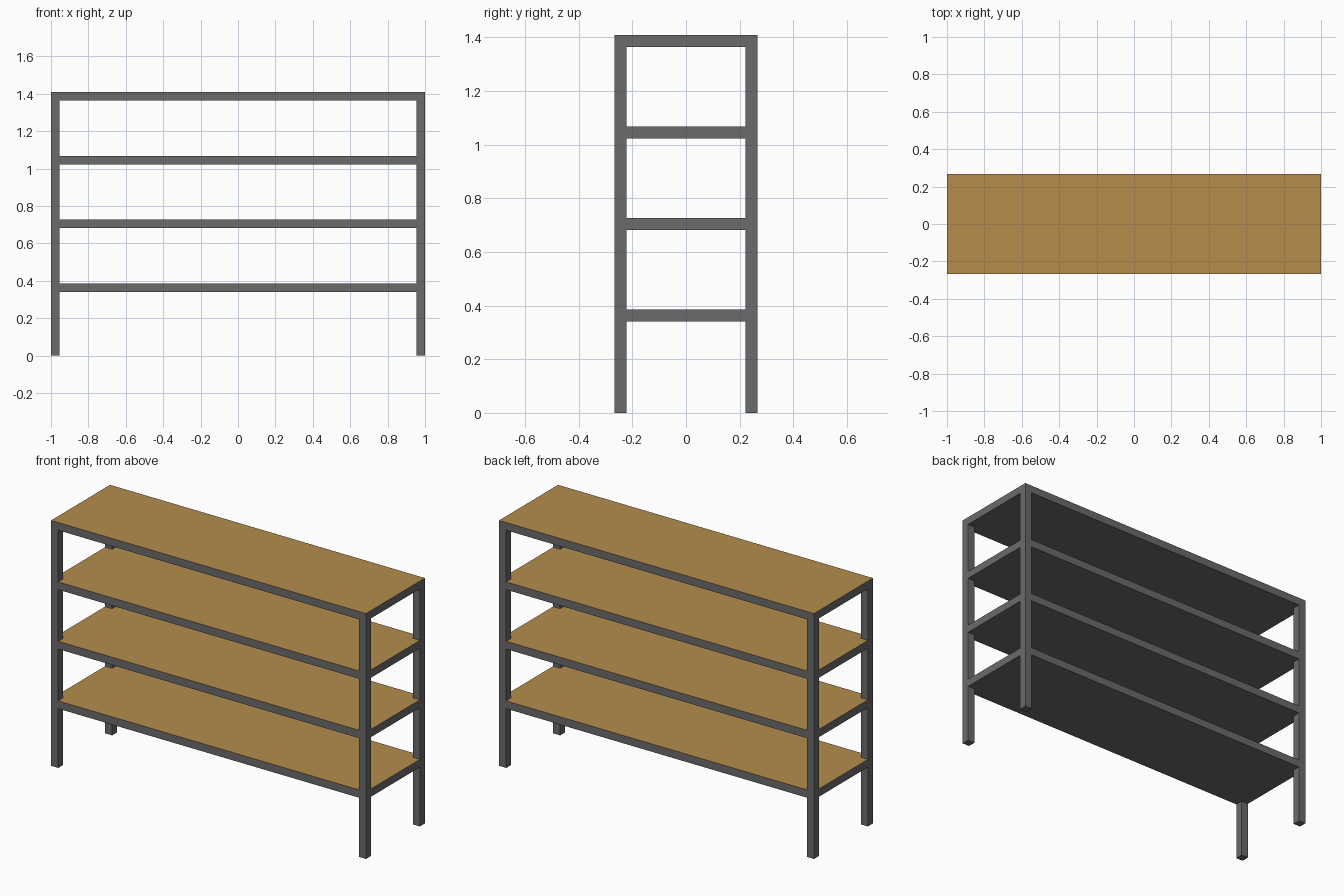
import bpy, bmesh

if "Cube" in bpy.data.objects:
    bpy.data.objects.remove(bpy.data.objects["Cube"])

W, D, H = 1.0, 0.267, 1.409     # half width, half depth, height
T = 0.045                       # steel section size
SHELF_TOPS = [0.385, 0.727, 1.068, H]


def material(name, color):
    m = bpy.data.materials.new(name)
    m.diffuse_color = color
    m.use_nodes = True
    m.node_tree.nodes["Principled BSDF"].inputs["Base Color"].default_value = m.diffuse_color
    return m


steel = material("dark_steel", (0.145, 0.145, 0.145, 1))
wood = material("wood", (0.46, 0.265, 0.073, 1))


def prism(name, outline, z0, z1):
    """Extrude a flat outline upward; the top face is wooden, the rest steel."""
    bm = bmesh.new()
    base = bm.faces.new([bm.verts.new((x, y, z0)) for x, y in outline])
    new = bmesh.ops.extrude_face_region(bm, geom=[base], use_keep_orig=True)["geom"]
    for v in (g for g in new if isinstance(g, bmesh.types.BMVert)):
        v.co.z = z1
    bmesh.ops.recalc_face_normals(bm, faces=bm.faces)
    for f in bm.faces:
        f.material_index = int(f.normal.z > 0.9)
    me = bpy.data.meshes.new(name)
    bm.to_mesh(me)
    bm.free()
    me.materials.append(steel)
    me.materials.append(wood)
    ob = bpy.data.objects.new(name, me)
    bpy.context.collection.objects.link(ob)


# Four corner legs, running the full height
for sx, side in ((-1, "left"), (1, "right")):
    for sy, end in ((-1, "front"), (1, "back")):
        xs = sorted((sx * W, sx * (W - T)))
        ys = sorted((sy * D, sy * (D - T)))
        prism(f"{end}_{side}_leg",
              [(xs[0], ys[0]), (xs[1], ys[0]), (xs[1], ys[1]), (xs[0], ys[1])],
              0, H)

# Shelves, notched at the corners around the legs
w, d = W - T, D - T
notched = [(-w, -D), (w, -D), (w, -d), (W, -d), (W, d), (w, d),
           (w, D), (-w, D), (-w, d), (-W, d), (-W, -d), (-w, -d)]
for i, z in enumerate(SHELF_TOPS):
    prism(f"shelf_{i + 1}", notched, z - T, z)
